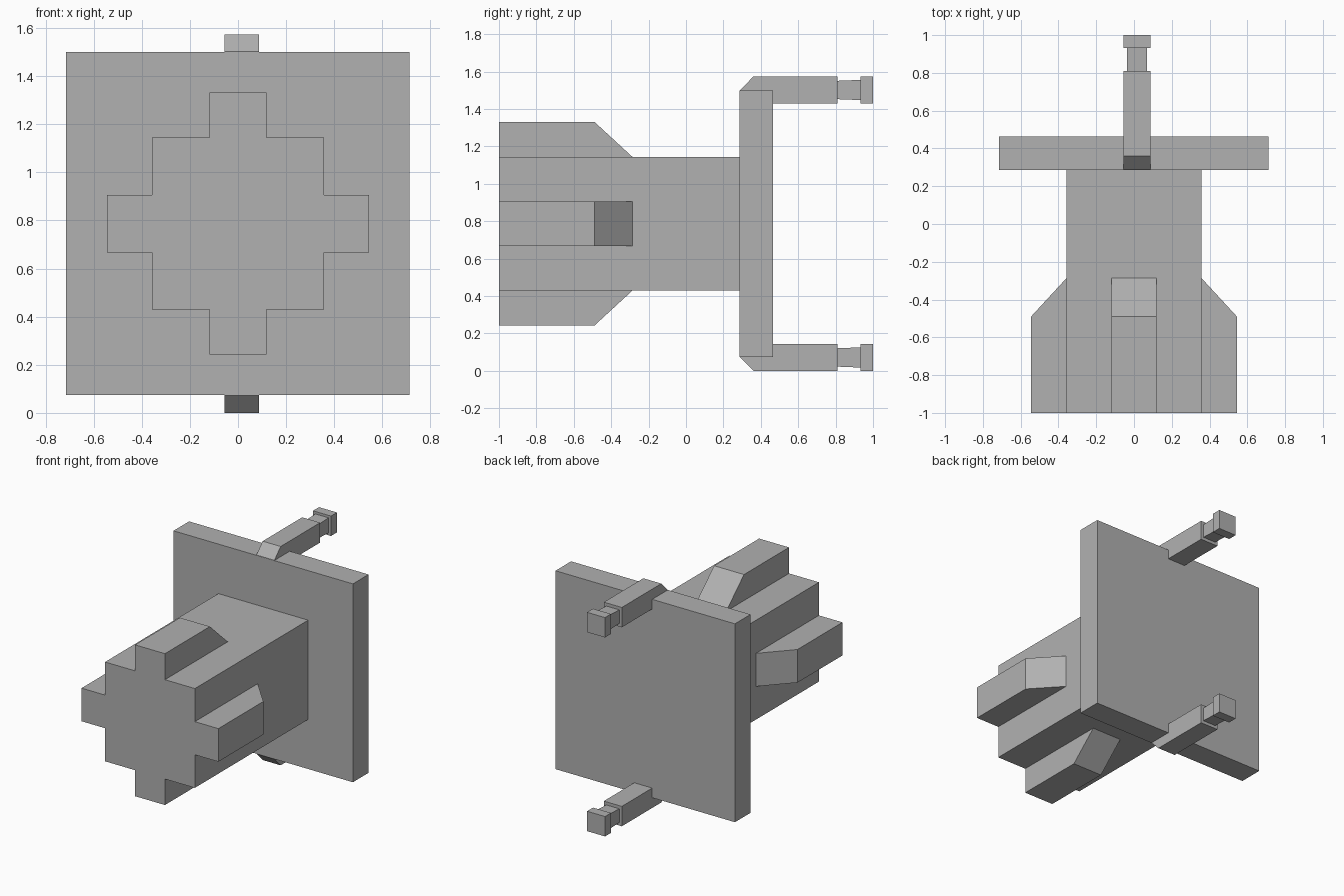
import bpy, bmesh
from math import pi
from mathutils import Matrix, Vector

if "Cube" in bpy.data.objects:
    bpy.data.objects.remove(bpy.data.objects["Cube"])

MID = 0.7865  # height of the symmetry axis

# Dark grey shared by every part
grey = bpy.data.materials.new("dark_grey")
grey.diffuse_color = (0.44, 0.44, 0.44, 1)
grey.use_nodes = True
grey.node_tree.nodes["Principled BSDF"].inputs["Base Color"].default_value = grey.diffuse_color


def make(name, bm):
    bmesh.ops.recalc_face_normals(bm, faces=bm.faces)
    mesh = bpy.data.meshes.new(name)
    bm.to_mesh(mesh)
    bm.free()
    mesh.materials.append(grey)
    ob = bpy.data.objects.new(name, mesh)
    bpy.context.collection.objects.link(ob)
    return ob


def loft(name, sections, xform=Matrix()):
    """Skin rectangles (y, x0, x1, z0, z1) along the y axis."""
    bm = bmesh.new()
    rings = [[bm.verts.new((x, y, z)) for x, z in
              ((x0, z0), (x1, z0), (x1, z1), (x0, z1))]
             for y, x0, x1, z0, z1 in sections]
    for a, b in zip(rings, rings[1:]):
        for i in range(4):
            j = (i + 1) % 4
            bm.faces.new((a[i], a[j], b[j], b[i]))
    bm.faces.new(rings[0])
    bm.faces.new(rings[-1])
    bm.transform(xform)
    return make(name, bm)


def box(name, x, y, z):
    return loft(name, [(v, *x, *z) for v in y])


# Square back plate
box("back_plate", (-0.714, 0.713), (0.287, 0.464), (MID - 0.713, MID + 0.713))

# Square body with four ribs, one per side, fused into it
body = box("ribbed_body", (-0.357, 0.357), (-1, 0.287), (MID - 0.357, MID + 0.357))
ribs = []
for k in range(4):
    turn = Matrix.Translation((0, 0, MID)) @ Matrix.Rotation(k * pi / 2, 4, 'Y')
    rib = loft("rib_helper", [(-1, -0.119, 0.119, 0.2, 0.544),
                              (-0.489, -0.119, 0.119, 0.2, 0.544),
                              (-0.286, -0.119, 0.119, 0.2, 0.357)], turn)
    rib.hide_render = True
    ribs.append(rib)
    mod = body.modifiers.new("fuse_rib", 'BOOLEAN')
    mod.operation = 'UNION'
    mod.solver = 'EXACT'
    mod.object = rib

# Bake the union and merge the flat front into one face
bpy.context.view_layer.update()
fused = body.evaluated_get(bpy.context.evaluated_depsgraph_get())
bm = bmesh.new()
bm.from_mesh(fused.to_mesh())
body.modifiers.clear()
bmesh.ops.dissolve_limit(bm, angle_limit=0.01, verts=bm.verts, edges=bm.edges)
for f in bm.faces:
    f.material_index = 0
bm.to_mesh(body.data)
bm.free()
for rib in ribs:
    bpy.data.objects.remove(rib)

# Pins with chamfered root, waisted neck and square head
CX, CZ, R = 0.0155, 0.715, 0.0715


def section(y, rx, rz):
    return (y, CX - rx, CX + rx, CZ - rz, CZ + rz)


root = (0.289, CX - R, CX + R, CZ - R, 0.7145)
pin = [root] + [section(*s) for s in (
    (0.36, R, R), (0.809, R, R), (0.809, 0.052, 0.049),
    (0.932, 0.052, 0.054), (0.932, R, R), (1.0, R, R))]
for name, s in (("upper_pin", 1), ("lower_pin", -1)):
    loft(name, pin, Matrix.Translation((0, 0, MID)) @ Matrix.Diagonal(Vector((1, 1, s, 1))))
